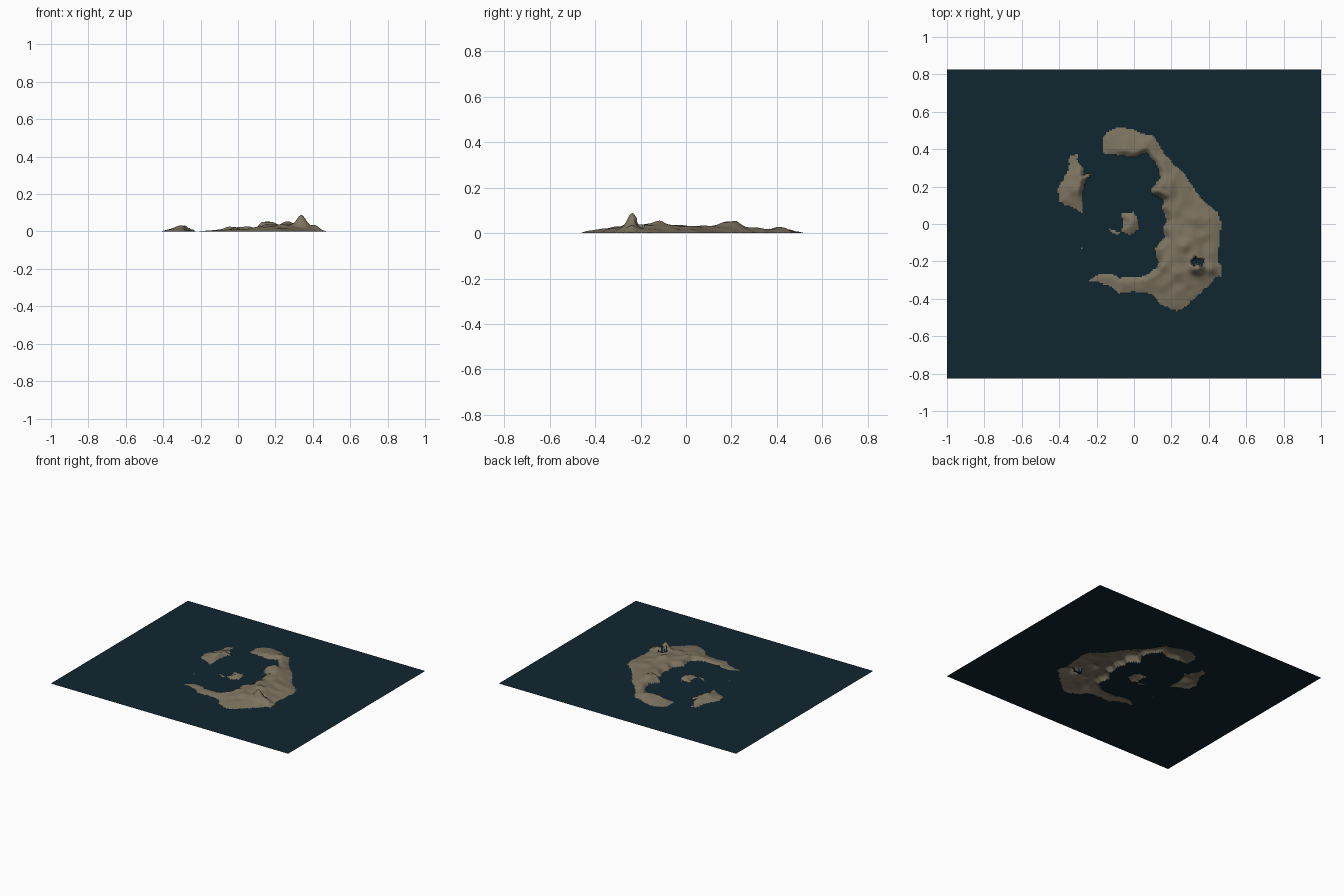
import bpy, bmesh, math
from mathutils import Vector, noise

if "Cube" in bpy.data.objects:
    bpy.data.objects.remove(bpy.data.objects["Cube"])

NX, NY, SX, SY = 240, 198, 1.0, 0.825   # grid cells and half sizes


def material(name, rgb):
    m = bpy.data.materials.new(name)
    m.diffuse_color = (*rgb, 1)
    m.use_nodes = True
    m.node_tree.nodes["Principled BSDF"].inputs["Base Color"].default_value = m.diffuse_color
    return m


SEA = material("deep sea blue", (0.0052, 0.019, 0.030))
LAND = material("dry earth", (0.205, 0.172, 0.117))

# Coasts: outer shore slopes gently, inner shore is the caldera cliff
main_outer = [(-.165, .38), (-.17, .46), (-.13, .50), (-.08, .522), (0, .50), (.10, .47), (.13, .43),
              (.155, .38), (.22, .315), (.285, .245), (.34, .16), (.405, .095), (.455, .06),
              (.467, -.01), (.455, -.11), (.45, -.20), (.467, -.22), (.467, -.28), (.43, -.285), (.415, -.31),
              (.39, -.335), (.31, -.41), (.235, -.467), (.155, -.435), (.095, -.375), (.005, -.36),
              (-.075, -.37), (-.12, -.335), (-.20, -.305), (-.245, -.31)]
main_inner = [(-.245, -.31), (-.19, -.26), (-.12, -.265), (-.08, -.29), (.06, -.28), (.12, -.235), (.13, -.20),
              (.11, -.13), (.165, -.07), (.15, -.02), (.18, .02), (.145, .09), (.165, .13), (.085, .17),
              (.14, .25), (.12, .32), (.07, .38), (0, .36), (-.165, .38)]
west_outer = [(-.27, .055), (-.33, .09), (-.40, .12), (-.405, .19), (-.35, .29), (-.345, .37), (-.305, .365)]
west_inner = [(-.305, .365), (-.305, .34), (-.27, .30), (-.27, .26), (-.225, .26), (-.26, .235), (-.27, .19),
              (-.28, .12), (-.27, .055)]
cone = [(-.065, .06), (.0, .06), (.025, .02), (.025, -.03), (-.02, -.06), (-.07, -.035), (-.055, .01), (-.065, .06)]
islet = [(-.14, -.025), (-.075, -.045), (-.09, -.065), (-.14, -.025)]
rock = [(-.29, -.125), (-.275, -.125), (-.28, -.14), (-.29, -.125)]
hollow = [(.305, -.20), (.325, -.175), (.345, -.19), (.378, -.19), (.365, -.225), (.34, -.21), (.315, -.225)]

# Heights along the ridges (x, y, height)
main_h = [(-.12, .43, .014), (-.02, .42, .025), (.08, .42, .041), (.15, .33, .042), (.14, .20, .052),
          (.20, .10, .032), (.22, 0, .029), (.19, -.10, .033), (.26, -.11, .045), (.20, -.22, .036),
          (.10, -.30, .028), (0, -.32, .022), (-.10, -.31, .016), (-.20, -.285, .012),
          (.38, 0, .022), (.38, -.1, .024), (.25, -.35, .022), (.29, .1, .028), (.42, -.23, .038)]
west_h = [(-.29, .10, .024), (-.29, .20, .034), (-.29, .27, .031), (-.33, .33, .016), (-.36, .16, .024)]

# name, outer shore, inner shore, heights, outer slope width, cliff width
ISLANDS = [("main_island", main_outer, main_inner, main_h, .11, .028),
           ("west_island", west_outer, west_inner, west_h, .09, .025),
           ("volcano_island", cone, [], [(-.02, 0, .026)], .045, .03),
           ("small_islet", islet, [], [(-.1, -.045, .012)], .02, .02),
           ("sea_rock", rock, [], [(-.28, -.13, .006)], .008, .02)]
PEAKS = [(.34, -.238, .056, .034, .026), (.265, -.125, .008, .03, .03), (.41, -.24, .014, .022, .03)]


def inside(x, y, poly):
    hit = False
    for (ax, ay), (bx, by) in zip(poly, poly[1:] + poly[:1]):
        if (ay > y) != (by > y) and x < (bx - ax) * (y - ay) / (by - ay) + ax:
            hit = not hit
    return hit


def distance(x, y, line):
    best = 9.0
    for (ax, ay), (bx, by) in zip(line, line[1:]):
        dx, dy = bx - ax, by - ay
        t = max(0, min(1, ((x - ax) * dx + (y - ay) * dy) / (dx * dx + dy * dy + 1e-12)))
        best = min(best, math.hypot(x - ax - t * dx, y - ay - t * dy))
    return best


def wobble(x, y):
    # slightly ragged shoreline
    p = Vector((x * 28, y * 28, 1.7))
    return x + .007 * noise.noise(p), y + .007 * noise.noise(p + Vector((9, 4, 3)))


def island_at(x, y):
    if abs(x) > .5 or abs(y) > .56:
        return None
    if inside(x, y, hollow):
        return None
    wx, wy = wobble(x, y)
    for isle in ISLANDS:
        px, py = (x, y) if len(isle[1]) < 6 else (wx, wy)
        if inside(px, py, isle[1] + isle[2]):
            return isle
    return None


def height(x, y):
    isle = island_at(x, y)
    if not isle:
        return 0.0
    name, outer, inner, pts, slope, cliff = isle
    wx, wy = wobble(x, y)
    total = weight = 0
    for px, py, h in pts:
        w = 1 / ((x - px) ** 2 + (y - py) ** 2 + .0008) ** 1.6
        total, weight = total + w * h, weight + w
    z = total / weight * (1 + .28 * noise.noise(Vector((x * 17, y * 17, 0))))
    z *= min(1, distance(wx, wy, outer) / slope) ** .8
    if inner:
        z *= min(1, .12 + distance(wx, wy, inner) / cliff)
    if name == "main_island":
        for px, py, h, rx, ry in PEAKS:
            z += h * math.exp(-((x - px) / rx) ** 2 - ((y - py) / ry) ** 2) * min(1, distance(wx, wy, outer) / .03)
    return max(z, .001)


def coord(i, j):
    return -SX + 2 * SX * i / NX, -SY + 2 * SY * j / NY


# Sort every grid cell into the sea or one of the islands
cells = {"sea": []}
for i in range(NX):
    for j in range(NY):
        isle = island_at(*coord(i + .5, j + .5))
        cells.setdefault(isle[0] if isle else "sea", []).append((i, j))

heights = {}


def corner(i, j):
    if (i, j) not in heights:
        x, y = coord(i, j)
        heights[i, j] = (x, y, height(x, y))
    return heights[i, j]


# Sea and islands share corners, so together they form one closed relief surface
for name, squares in cells.items():
    bm = bmesh.new()
    verts = {}

    def vert(i, j):
        if (i, j) not in verts:
            verts[i, j] = bm.verts.new(corner(i, j))
        return verts[i, j]

    for i, j in squares:
        bm.faces.new([vert(i, j), vert(i + 1, j), vert(i + 1, j + 1), vert(i, j + 1)]).smooth = True
    mesh = bpy.data.meshes.new(name)
    bm.to_mesh(mesh)
    bm.free()
    mesh.materials.append(SEA if name == "sea" else LAND)
    bpy.context.collection.objects.link(bpy.data.objects.new(name, mesh))
